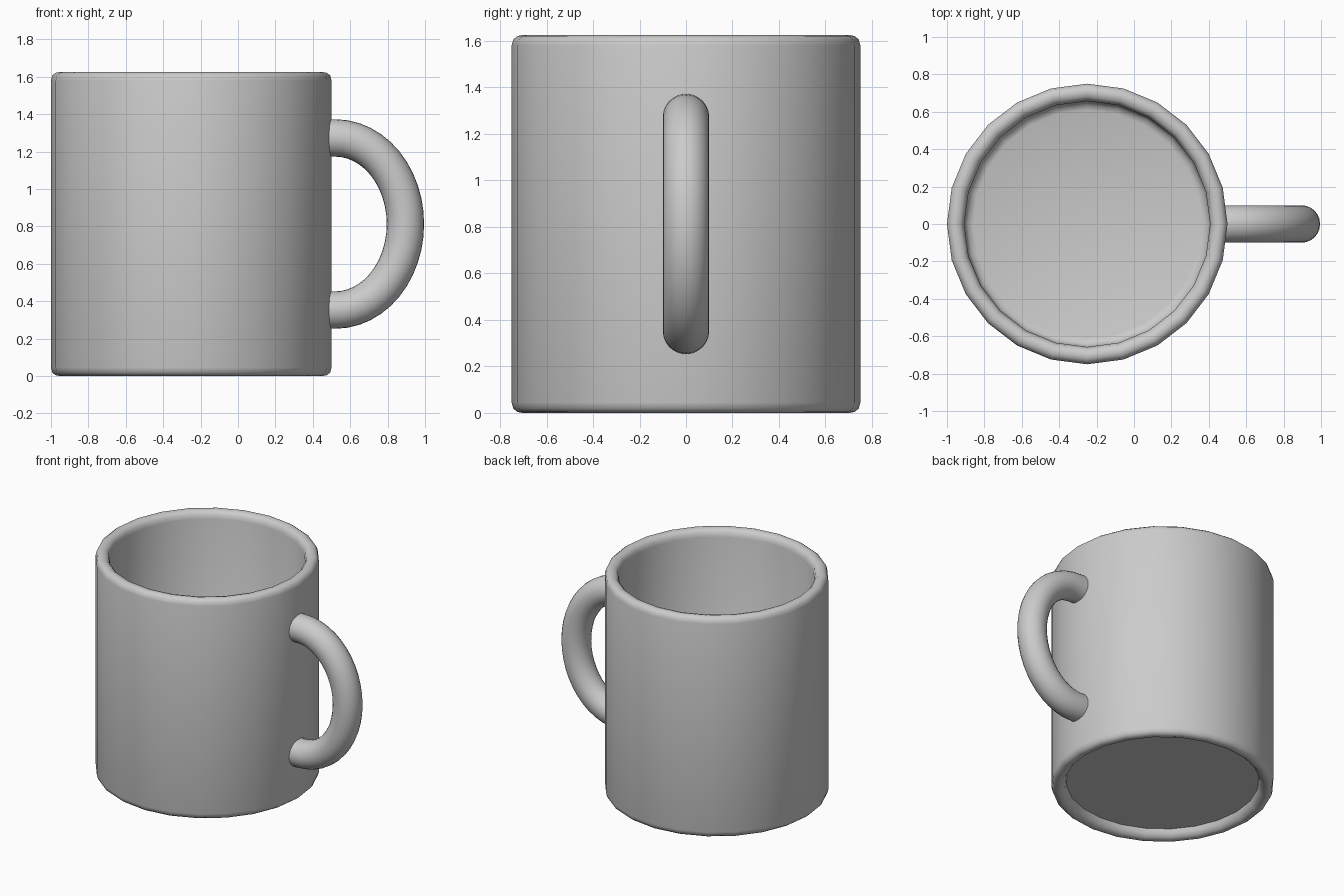
import bpy, bmesh, math
from mathutils import Vector

if "Cube" in bpy.data.objects:
    bpy.data.objects.remove(bpy.data.objects["Cube"])

CX, SIDES = -0.25, 24


def finish(name, bm, angle):
    bmesh.ops.recalc_face_normals(bm, faces=bm.faces)
    mesh = bpy.data.meshes.new(name)
    bm.to_mesh(mesh)
    bm.free()
    ob = bpy.data.objects.new(name, mesh)
    bpy.context.collection.objects.link(ob)
    bpy.context.view_layer.objects.active = ob
    ob.select_set(True)
    bpy.ops.object.shade_smooth_by_angle(angle=math.radians(angle))
    ob.select_set(False)
    return ob


def skin(bm, rings, caps=True):
    rings = [[bm.verts.new(p) for p in ring] for ring in rings]
    n = len(rings[0])
    for a, b in zip(rings, rings[1:]):
        for i in range(n):
            j = (i + 1) % n
            bm.faces.new((a[i], a[j], b[j], b[i]))
    if caps:
        bm.faces.new(rings[0])
        bm.faces.new(rings[-1])


# Cup body: lathe profile from recessed underside, over the rim, to inner floor
profile = [(0.65, 0.06), (0.66, 0.03), (0.68, 0.008), (0.705, 0),
           (0.725, 0.004), (0.743, 0.018), (0.75, 0.045),
           (0.75, 1.58), (0.743, 1.607), (0.725, 1.621), (0.705, 1.625),
           (0.68, 1.618), (0.664, 1.60), (0.657, 1.57),
           (0.657, 0.14), (0.64, 0.11), (0.61, 0.10)]
bm = bmesh.new()
skin(bm, [[(CX + r * math.cos(2 * math.pi * i / SIDES),
            r * math.sin(2 * math.pi * i / SIDES), z) for i in range(SIDES)]
          for r, z in profile])
finish("cup_body", bm, 50)

# Handle: round tube swept along a half ellipse, ends sunk into the wall
ZC, A, B, R = 0.8125, 0.375, 0.46, 0.1
path = [(Vector((0.46, 0, ZC + B)), Vector((1, 0, 0)))]
for k in range(25):
    t = math.pi / 2 - math.pi * k / 24
    path.append((Vector((0.52 + A * math.cos(t), 0, ZC + B * math.sin(t))),
                 Vector((A * math.sin(t), 0, -B * math.cos(t))).normalized()))
path.append((Vector((0.46, 0, ZC - B)), Vector((-1, 0, 0))))
side = Vector((0, 1, 0))
bm = bmesh.new()
skin(bm, [[p + R * (math.cos(a) * side + math.sin(a) * side.cross(d))
           for a in (2 * math.pi * i / 24 for i in range(24))]
          for p, d in path])
finish("handle", bm, 50)
